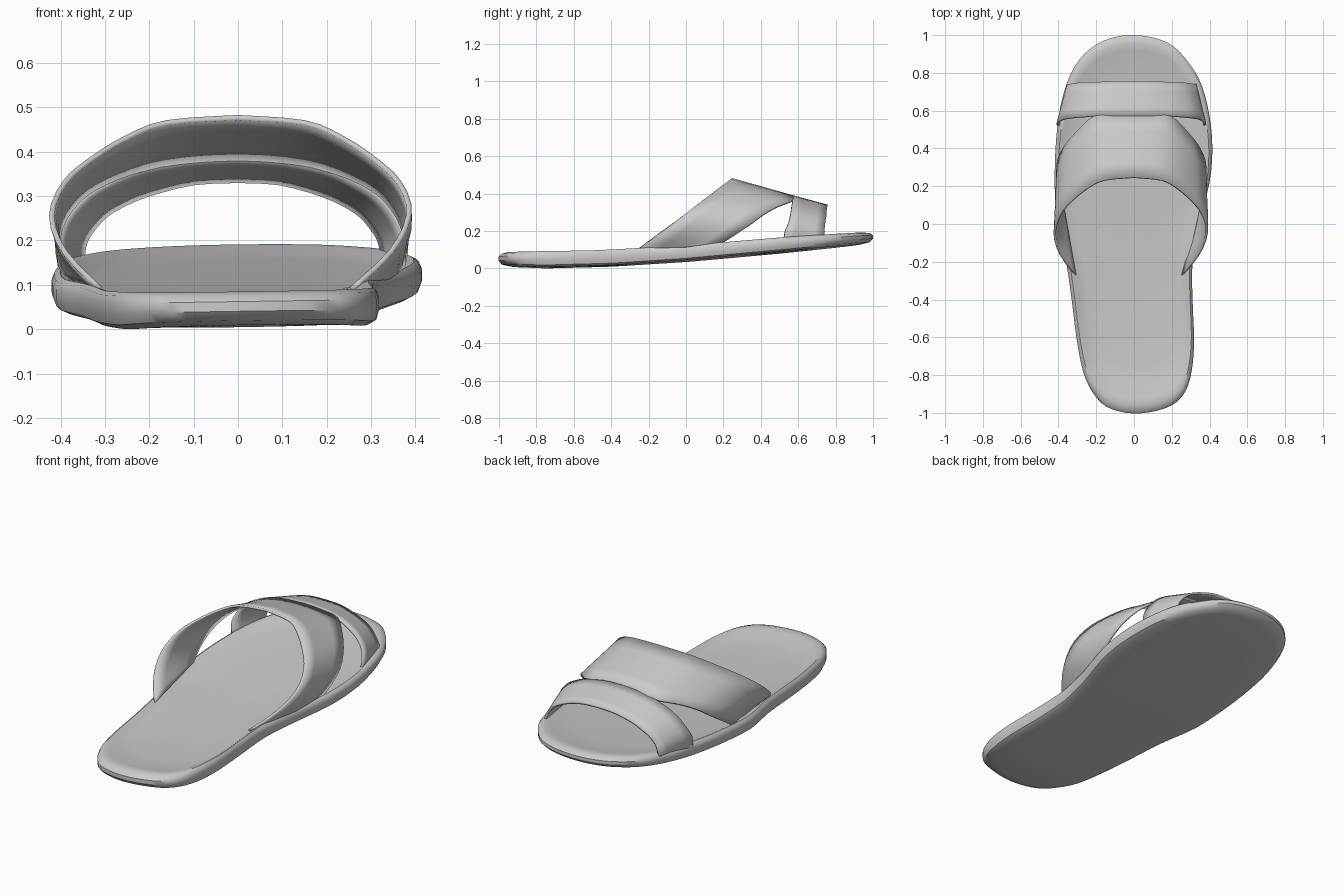
import bpy, bmesh
from mathutils import Vector

cube = bpy.data.objects.get("Cube")
if cube:
    bpy.data.objects.remove(cube, do_unlink=True)

grey = bpy.data.materials.new("light_grey")
grey.use_nodes = True
COLOUR = (0.6, 0.6, 0.6, 1)
grey.diffuse_color = COLOUR
grey.node_tree.nodes["Principled BSDF"].inputs["Base Color"].default_value = COLOUR


def spline(points, steps, closed=False):
    """Smooth curve through the points."""
    pts = [Vector(p) for p in points]
    n = len(pts)
    pick = lambda i: pts[i % n] if closed else pts[max(0, min(n - 1, i))]
    out = []
    for i in range(n if closed else n - 1):
        a, b, c, d = (pick(i + k) for k in (-1, 0, 1, 2))
        for s in range(steps):
            t = s / steps
            out.append(b + (c - a) * (t / 2) + (a * 2 - b * 5 + c * 4 - d) * (t * t / 2)
                       + (b * 3 - a - c * 3 + d) * (t ** 3 / 2))
    return out if closed else out + [pts[-1]]


def height(y, table):
    """Linear height along the length, from (y, z) pairs."""
    for (y0, z0), (y1, z1) in zip(table, table[1:]):
        if y <= y1:
            break
    return z0 + (z1 - z0) * (y - y0) / (y1 - y0)


def finish(name, bm):
    bmesh.ops.remove_doubles(bm, verts=bm.verts, dist=0.0005)
    bmesh.ops.recalc_face_normals(bm, faces=bm.faces)
    mesh = bpy.data.meshes.new(name)
    bm.to_mesh(mesh)
    bm.free()
    mesh.materials.append(grey)
    ob = bpy.data.objects.new(name, mesh)
    bpy.context.collection.objects.link(ob)
    bpy.ops.object.select_all(action="DESELECT")
    ob.select_set(True)
    bpy.context.view_layer.objects.active = ob
    bpy.ops.object.shade_smooth_by_angle(angle=0.7)
    return ob


# Sole: foot outline lofted through a rounded rim and a dished footbed
right_edge = [(0, 1), (.11, .985), (.21, .94), (.3, .84), (.36, .73), (.4, .57), (.415, .4),
              (.4, .22), (.345, 0), (.31, -.2), (.31, -.4), (.318, -.62), (.305, -.78),
              (.27, -.89), (.2, -.96), (.08, -.997)]
left_edge = [(-.04, -1), (-.15, -.965), (-.22, -.89), (-.27, -.78), (-.305, -.6), (-.33, -.4),
             (-.36, -.2), (-.41, .02), (-.42, .25), (-.412, .45), (-.39, .62), (-.35, .76),
             (-.29, .87), (-.2, .95), (-.1, .99)]
outline = spline(right_edge + left_edge, 3, closed=True)
TOP = [(-1, .085), (-.5, .092), (0, .118), (.5, .16), (1, .195)]
BASE = [(-1, .012), (-.75, .004), (-.4, .014), (0, .04), (.5, .085), (1, .135)]
# (scale of the outline, fraction of the thickness)
RINGS = [(.001, 0), (.4, 0), (.7, 0), (.93, 0), (.98, .12), (1, .4), (1, .7), (.985, .9),
         (.955, 1), (.92, .95), (.86, .8), (.75, .72), (.4, .7), (.001, .7)]

bm = bmesh.new()
loops = []
for scale, part in RINGS:
    loop = []
    for p in outline:
        x, y = p.x * scale, p.y * scale
        low, high = height(y, BASE), height(y, TOP)
        loop.append(bm.verts.new((x, y, low + (high - low) * part + .015 * x)))
    loops.append(loop)
for lower, upper in zip(loops, loops[1:]):
    for i in range(len(lower)):
        j = (i + 1) % len(lower)
        bm.faces.new((lower[i], lower[j], upper[j], upper[i]))
lowest = min(v.co.z for v in bm.verts)
bmesh.ops.translate(bm, verts=bm.verts, vec=(0, 0, -lowest))
finish("sole", bm)

# Strap edges, from the crown down one side
crown = [(0, .57, .385), (.1, .57, .38), (.21, .57, .362)]
rear_edge = [(x, y, .293 + .75 * y) for x, y in
             [(0, .245), (.16, .23), (.25, .185), (.33, .12), (.39, .05), (.42, -.05),
              (.39, -.16), (.31, -.27)]]
slit_rear = crown + [(.3, .49, .33), (.36, .42, .29), (.4, .34, .23), (.405, .25, .17),
                     (.39, .17, .12)]
slit_front = crown + [(.28, .565, .335), (.34, .56, .3), (.385, .55, .25), (.405, .53, .2),
                      (.4, .52, .14)]
front_edge = [(0, .755, .335), (.1, .755, .33), (.2, .75, .305), (.26, .75, .28),
              (.3, .745, .255), (.335, .74, .215), (.348, .74, .185), (.35, .735, .155)]


def place(p, side):
    """The inner side of the foot is slightly narrower."""
    if side < 0:
        return Vector((-p.x, p.y, p.z))
    return Vector((p.x * .93 + (.12 * min(p.y, 0) if p.x > .1 else 0), p.y, p.z))


def strap(name, edge_a, edge_b, rows=4):
    bm = bmesh.new()
    a, b = spline(edge_a, 3), spline(edge_b, 3)
    for side in (-1, 1):
        grid = [[bm.verts.new(place(p.lerp(q, r / rows), side)) for r in range(rows + 1)]
                for p, q in zip(a, b)]
        for near, far in zip(grid, grid[1:]):
            for r in range(rows):
                bm.faces.new((near[r], far[r], far[r + 1], near[r + 1]))
    ob = finish(name, bm)
    solid = ob.modifiers.new("thickness", "SOLIDIFY")
    solid.thickness = .012
    solid.offset = 0
    return ob


# Wide instep band and narrow toe band, parted by a slit on each side
strap("instep_strap", rear_edge, slit_rear)
strap("toe_strap", slit_front, front_edge)
